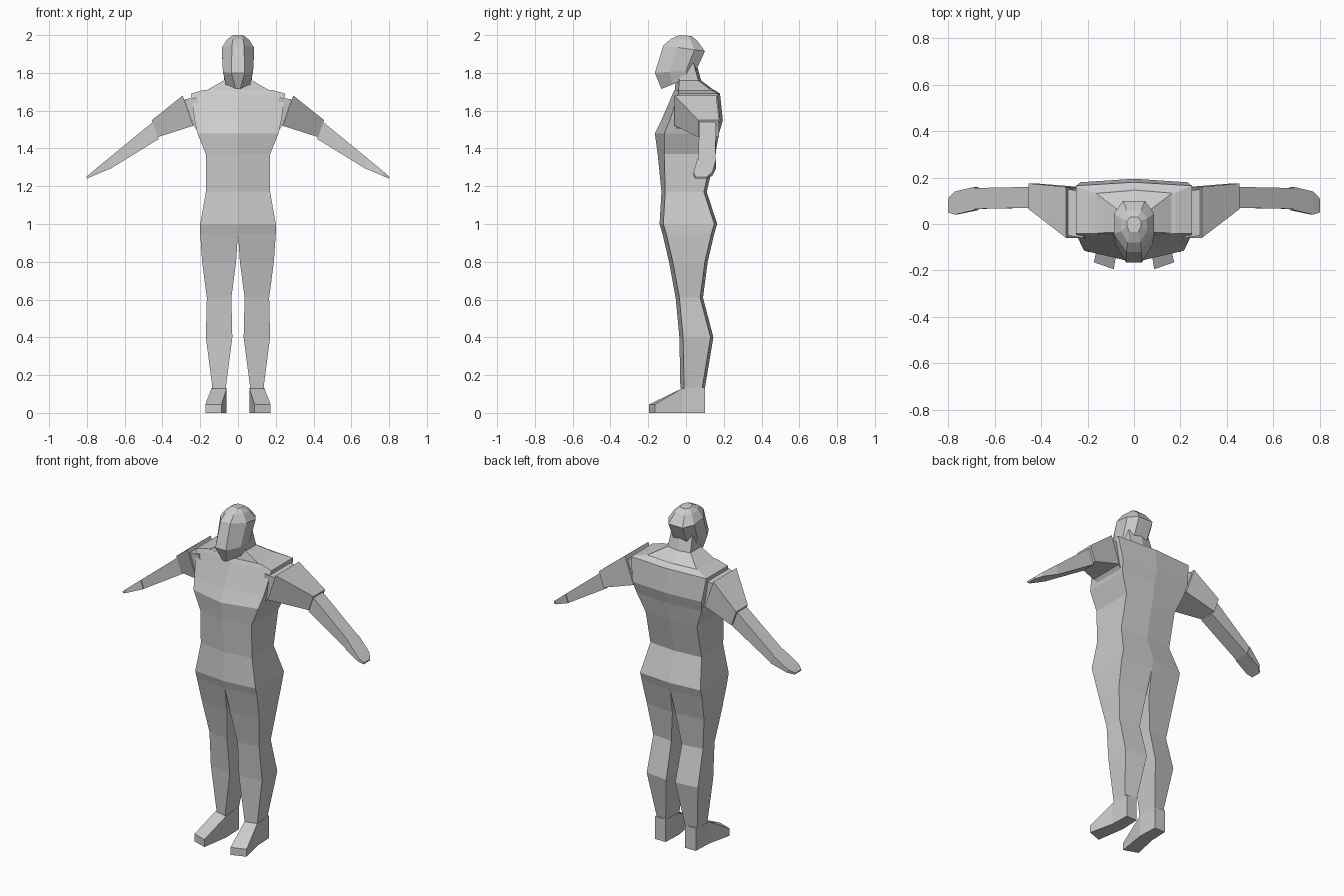
import bpy
import bmesh

default_cube = bpy.data.objects.get("Cube")
if default_cube:
    bpy.data.objects.remove(default_cube, do_unlink=True)

# One flat clay colour for the whole figure
clay = bpy.data.materials.new("light_grey_clay")
clay.use_nodes = True
clay_colour = (0.6, 0.6, 0.6, 1)
clay.diffuse_color = clay_colour
clay.node_tree.nodes["Principled BSDF"].inputs["Base Color"].default_value = clay_colour

leg_x = 0.1


def loft(name, rings, side=1):
    """Skin a closed tube through the rings; a negative side mirrors it across x."""
    bm = bmesh.new()
    loops = [[bm.verts.new((side * x, y, z)) for x, y, z in ring] for ring in rings]
    for lower, upper in zip(loops, loops[1:]):
        for i in range(len(lower)):
            bm.faces.new((lower[i - 1], lower[i], upper[i], upper[i - 1]))
    bm.faces.new(loops[0])
    bm.faces.new(loops[-1])
    bmesh.ops.recalc_face_normals(bm, faces=bm.faces)
    mesh = bpy.data.meshes.new(name)
    bm.to_mesh(mesh)
    bm.free()
    mesh.materials.append(clay)
    part = bpy.data.objects.new(name, mesh)
    bpy.context.collection.objects.link(part)


def mirrored(half):
    """Complete a half outline, given front to back, with its mirror image."""
    return half + [(-x, y, z) for x, y, z in reversed(half) if x > 0]


def torso_ring(z, width, front, back, slant=0.02):
    """Six sided ring with a ridge along the chest and the spine."""
    return mirrored([(0, front, z), (width, front + slant, z),
                     (width, back - 0.015, z), (0, back, z)])


def head_ring(width, face_width, front, back):
    """Eight sided ring tilted from a front (y, z) point to a back (y, z) point."""
    def corner(x, t):
        y, z = (a + (b - a) * t for a, b in zip(front, back))
        return (x, y, z)
    return mirrored([corner(face_width, 0), corner(width, 0.35),
                     corner(width, 0.75), corner(width * 0.55, 1)])


def leg_ring(z, width, front, back):
    """Four sided ring whose outer edge is pulled in at the front and back."""
    inner, outer = leg_x - width, leg_x + width
    return [(inner, front, z), (outer, front + 0.02, z),
            (outer, back - 0.015, z), (inner, back, z)]


def arm_ring(x, y, z, depth, height):
    """Four sided ring leaning outward at the top, across the arm's slope."""
    lean = height * 0.35
    return [(x + lean, y - depth, z + height), (x + lean, y + depth, z + height),
            (x - lean, y + depth, z - height), (x - lean, y - depth, z - height)]


def foot_ring(x, y, width, height):
    """Upright ring standing on the ground, turned outward as it leaves the leg."""
    turn = (x - leg_x) / 2
    inner, outer = (x - width, y - turn), (x + width, y + turn)
    return [(*inner, 0), (*outer, 0), (*outer, height), (*inner, height)]


# Torso from hips to shoulder deck
loft("torso", [
    torso_ring(z=1, width=0.2, front=-0.14, back=0.165),
    torso_ring(z=1.17, width=0.17, front=-0.13, back=0.11),
    torso_ring(z=1.37, width=0.17, front=-0.15, back=0.155, slant=0.035),
    torso_ring(z=1.48, width=0.215, front=-0.165, back=0.175, slant=0.05),
    torso_ring(z=1.55, width=0.23, front=-0.13, back=0.195, slant=0.045),
    torso_ring(z=1.69, width=0.25, front=-0.07, back=0.18, slant=0.03),
    torso_ring(z=1.71, width=0.18, front=-0.06, back=0.15),
])

# Sloping neck
loft("neck", [
    torso_ring(z=1.7, width=0.18, front=-0.06, back=0.16),
    torso_ring(z=1.76, width=0.075, front=-0.055, back=0.08),
    torso_ring(z=1.85, width=0.07, front=-0.05, back=0.055),
])

# Faceted head with a pointed chin
loft("head", [
    head_ring(width=0.065, face_width=0.012, front=(-0.13, 1.715), back=(0.045, 1.785)),
    head_ring(width=0.08, face_width=0.035, front=(-0.165, 1.8), back=(0.055, 1.815)),
    head_ring(width=0.086, face_width=0.032, front=(-0.12, 1.945), back=(0.1, 1.915)),
    head_ring(width=0.057, face_width=0.027, front=(-0.08, 1.98), back=(0.06, 1.97)),
    head_ring(width=0.03, face_width=0.018, front=(-0.035, 2), back=(0.03, 1.995)),
])

# Limb sections shared by both sides
knee = leg_ring(z=0.61, width=0.065, front=-0.055, back=0.09)
limbs = {
    "shoulder": [
        arm_ring(x=0.17, y=0.04, z=1.53, depth=0.1, height=0.14),
        arm_ring(x=0.26, y=0.05, z=1.59, depth=0.1, height=0.07),
    ],
    "upper_arm": [
        arm_ring(x=0.265, y=0.05, z=1.6, depth=0.11, height=0.08),
        arm_ring(x=0.44, y=0.12, z=1.505, depth=0.055, height=0.045),
    ],
    "forearm": [
        arm_ring(x=0.435, y=0.115, z=1.495, depth=0.045, height=0.045),
        arm_ring(x=0.68, y=0.11, z=1.32, depth=0.045, height=0.025),
    ],
    "hand": [
        arm_ring(x=0.68, y=0.11, z=1.32, depth=0.05, height=0.025),
        arm_ring(x=0.77, y=0.09, z=1.265, depth=0.05, height=0.01),
        arm_ring(x=0.8, y=0.08, z=1.245, depth=0.03, height=0.005),
    ],
    "thigh": [
        leg_ring(z=1, width=0.1, front=-0.14, back=0.165),
        leg_ring(z=0.95, width=0.1, front=-0.125, back=0.15),
        leg_ring(z=0.8, width=0.09, front=-0.09, back=0.115),
        knee,
    ],
    "shin": [
        knee,
        leg_ring(z=0.4, width=0.07, front=-0.035, back=0.145),
        leg_ring(z=0.13, width=0.035, front=-0.03, back=0.1),
    ],
    "foot": [
        foot_ring(x=leg_x, y=0.1, width=0.035, height=0.135),
        foot_ring(x=leg_x, y=-0.02, width=0.04, height=0.13),
        foot_ring(x=0.13, y=-0.18, width=0.043, height=0.045),
    ],
}

for label, side in (("left", 1), ("right", -1)):
    for part_name, rings in limbs.items():
        loft(f"{label}_{part_name}", rings, side)
